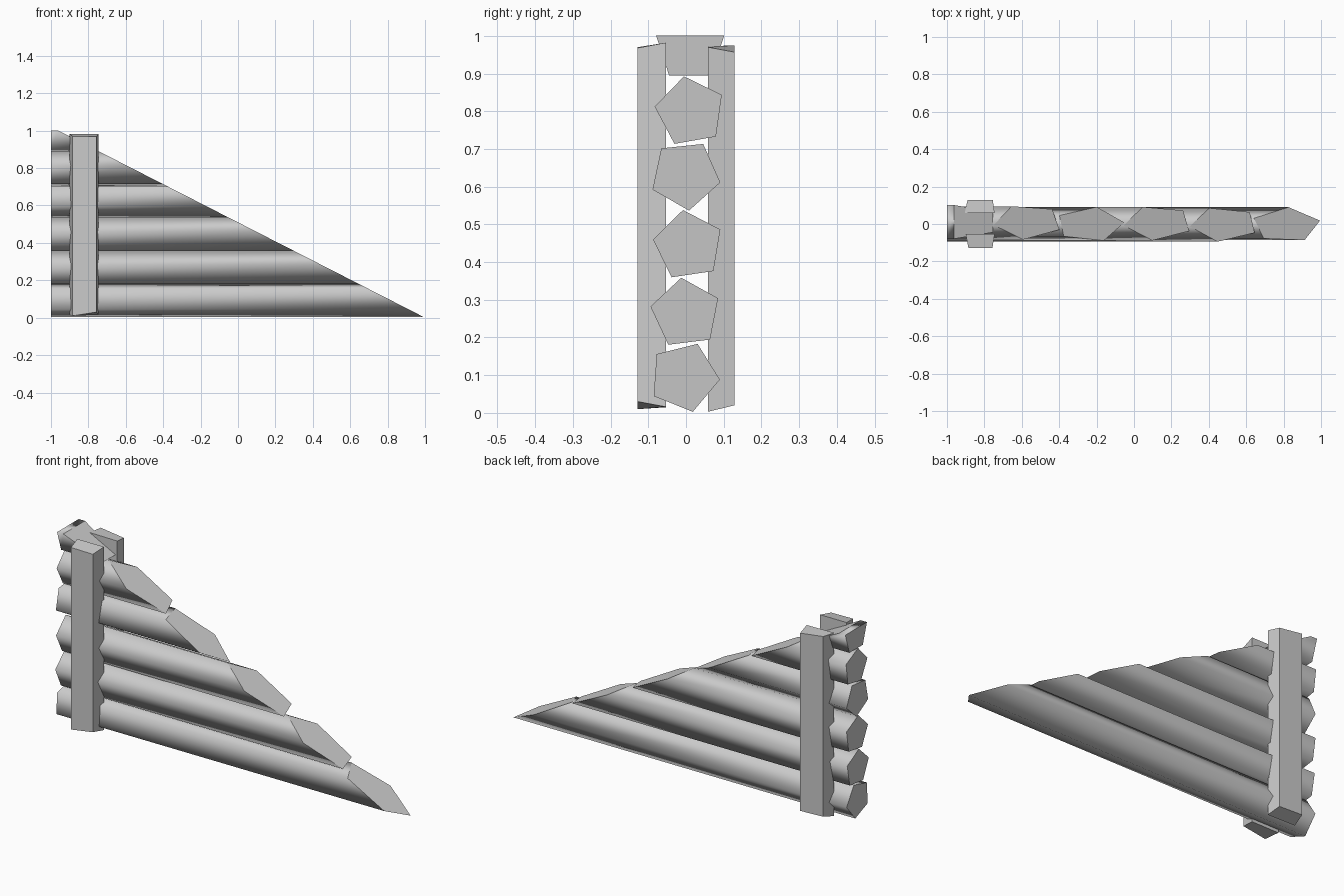
import bpy, bmesh, math

cube = bpy.data.objects.get("Cube")
if cube:
    bpy.data.objects.remove(cube, do_unlink=True)

grey = bpy.data.materials.new("weathered grey")
grey.use_nodes = True
grey.diffuse_color = (0.6, 0.6, 0.6, 1)
grey.node_tree.nodes["Principled BSDF"].inputs["Base Color"].default_value = (0.6, 0.6, 0.6, 1)

SLOPE = 0.51      # rise of the diagonal cut
RADIUS = 0.095


def prism(name, start, end, smooth=False):
    """Join two matching rings of points into a capped solid."""
    bm = bmesh.new()
    a = [bm.verts.new(p) for p in start]
    b = [bm.verts.new(p) for p in end]
    n = len(a)
    caps = [bm.faces.new(a), bm.faces.new(b)]
    for i in range(n):
        j = (i + 1) % n
        bm.faces.new((a[i], a[j], b[j], b[i])).smooth = smooth
    for cap in caps:
        for edge in cap.edges:
            edge.smooth = False
    bmesh.ops.recalc_face_normals(bm, faces=bm.faces)
    mesh = bpy.data.meshes.new(name)
    bm.to_mesh(mesh)
    bm.free()
    mesh.materials.append(grey)
    obj = bpy.data.objects.new(name, mesh)
    bpy.context.collection.objects.link(obj)
    return obj


def log(name, y, z, turn, skip=0):
    """Five-sided log along x, sliced by the diagonal; skip drops the top corner."""
    ring = []
    for i in range(skip, 5):
        ang = math.radians(turn - 72 * i)
        ring.append((y + RADIUS * math.cos(ang), z + RADIUS * math.sin(ang)))
    start = [(-1, py, pz) for py, pz in ring]
    end = [(1 - pz / SLOPE, py, pz) for py, pz in ring]
    prism(name, start, end, smooth=True)


# Stacked logs: centre y, centre z, rotation
stack = [(-0.005, 0.095, 68), (-0.001, 0.264, 97), (0.006, 0.444, 98.5),
         (-0.002, 0.631, 60), (0.011, 0.799, 100)]
for i, (y, z, turn) in enumerate(stack):
    log(f"log_{i + 1}", y, z, turn)
log("top_log", 0.011, 0.972, 90, skip=1)


def post(name, plan, bottoms, tops):
    """Upright with a tapered plan and rough-cut ends."""
    prism(name, [(x, y, z) for (x, y), z in zip(plan, bottoms)],
          [(x, y, z) for (x, y), z in zip(plan, tops)])


# Uprights, corners in order: outer right, outer left, inner left, inner right
post("front_post",
     [(-0.885, -0.128), (-0.757, -0.128), (-0.745, -0.053), (-0.9, -0.053)],
     [0.01, 0.03, 0.016, 0.015], [0.97, 0.968, 0.982, 0.982])
post("back_post",
     [(-0.89, 0.128), (-0.755, 0.128), (-0.745, 0.058), (-0.905, 0.058)],
     [0.025, 0.02, 0.003, 0.006], [0.975, 0.957, 0.97, 0.972])
